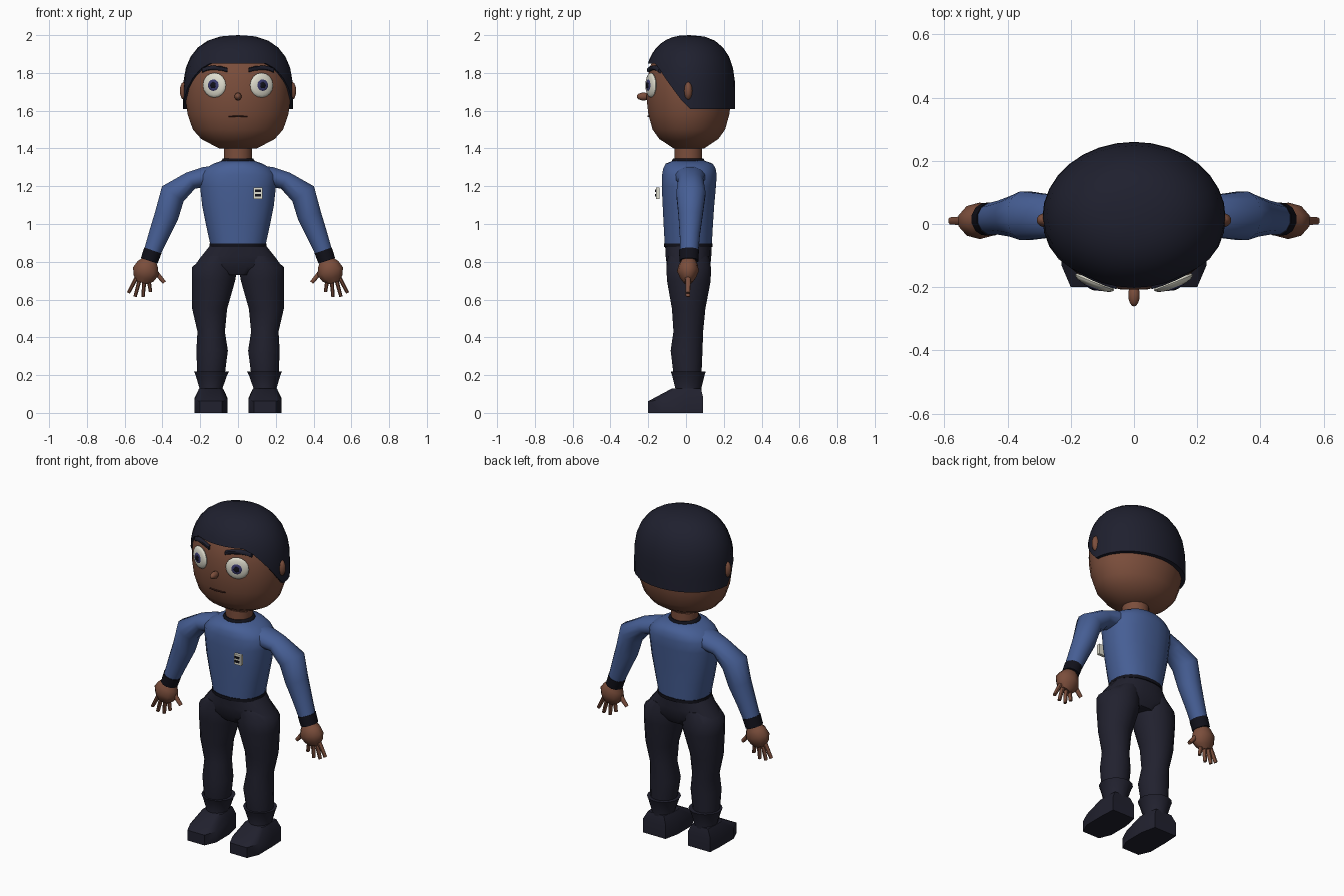
import bpy, bmesh, math
from mathutils import Vector, Matrix

if "Cube" in bpy.data.objects:
    bpy.data.objects.remove(bpy.data.objects["Cube"])


def material(name, rgb):
    m = bpy.data.materials.new(name)
    m.diffuse_color = (*[(c / 255) ** 2.2 for c in rgb], 1)
    m.use_nodes = True
    m.node_tree.nodes["Principled BSDF"].inputs["Base Color"].default_value = m.diffuse_color
    return m


SKIN = material("brown skin", (122, 79, 62))
DARK = material("charcoal cloth", (38, 38, 50))
HAIR = material("black hair", (36, 37, 50))
BLUE = material("blue shirt", (72, 95, 148))
WHITE = material("off white", (222, 220, 205))
IRIS = material("indigo iris", (62, 62, 110))
BLACK = material("near black", (24, 24, 32))
LIPS = material("dark lips", (70, 42, 36))


def finish(name, bm, mat, mirror=False, angle=50):
    bmesh.ops.recalc_face_normals(bm, faces=bm.faces)
    me = bpy.data.meshes.new(name)
    bm.to_mesh(me)
    bm.free()
    me.materials.append(mat)
    ob = bpy.data.objects.new(name, me)
    bpy.context.collection.objects.link(ob)
    bpy.ops.object.select_all(action='DESELECT')
    ob.select_set(True)
    bpy.context.view_layer.objects.active = ob
    bpy.ops.object.shade_smooth_by_angle(angle=math.radians(angle))
    if mirror:
        ob.modifiers.new("mirror", 'MIRROR').use_mirror_merge = False
    return ob


def skin_rings(name, rings, mat, **kw):
    """Join equal rings of points into a closed tube."""
    bm = bmesh.new()
    loops = [[bm.verts.new(p) for p in r] for r in rings]
    n = len(loops[0])
    for a, b in zip(loops, loops[1:]):
        for i in range(n):
            j = (i + 1) % n
            bm.faces.new((a[i], a[j], b[j], b[i]))
    bm.faces.new(loops[0])
    bm.faces.new(loops[-1])
    return finish(name, bm, mat, **kw)


def ring(c, u, v, n, power=2):
    out = []
    for i in range(n):
        t = 2 * math.pi * (i + .5) / n
        co, si = math.cos(t), math.sin(t)
        e = 2 / power
        out.append(Vector(c) + u * math.copysign(abs(co) ** e, co)
                   + v * math.copysign(abs(si) ** e, si))
    return out


def stack(name, rows, mat, n=16, power=2, **kw):
    """Rows of (x, y, z, half width, half depth)."""
    X, Y = Vector((1, 0, 0)), Vector((0, 1, 0))
    return skin_rings(name, [ring(r[:3], X * r[3], Y * r[4], n, power) for r in rows], mat, **kw)


def limb(name, rows, mat, n=12, **kw):
    """Tube in the xz plane: rows of (x, y, z, radius in plane, half depth)."""
    pts = [Vector(r[:3]) for r in rows]
    rings = []
    for i, r in enumerate(rows):
        d = pts[min(i + 1, len(pts) - 1)] - pts[max(i - 1, 0)]
        side = Vector((d.z, 0, -d.x)).normalized()
        rings.append(ring(pts[i], side * r[3], Vector((0, r[4], 0)), n))
    return skin_rings(name, rings, mat, **kw)


def ball(name, c, size, mat, turn=0, u=16, v=10, **kw):
    bm = bmesh.new()
    bmesh.ops.create_uvsphere(bm, u_segments=u, v_segments=v, radius=1)
    # poles face forward so flattened balls become neat discs
    m = (Matrix.Translation(c) @ Matrix.Rotation(turn, 4, 'Z')
         @ Matrix.Diagonal((*size, 1)) @ Matrix.Rotation(math.pi / 2, 4, 'X'))
    bmesh.ops.transform(bm, matrix=m, verts=bm.verts)
    return finish(name, bm, mat, **kw)


def box(name, c, size, mat, **kw):
    bm = bmesh.new()
    bmesh.ops.create_cube(bm, size=1)
    bmesh.ops.transform(bm, matrix=Matrix.Translation(c) @ Matrix.Diagonal((*size, 1)), verts=bm.verts)
    return finish(name, bm, mat, **kw)


# Head
HEAD = [(1.4, .36), (1.45, .70), (1.5, .86), (1.58, .96), (1.66, 1), (1.76, .995),
        (1.84, .91), (1.9, .78), (1.95, .55), (1.975, .28)]
stack("head", [(0, .015, z, .28 * s, .225 * s) for z, s in HEAD], SKIN, n=24)


def face_y(x, z):
    for (z0, s0), (z1, s1) in zip(HEAD, HEAD[1:]):
        if z0 <= z <= z1:
            s = s0 + (s1 - s0) * (z - z0) / (z1 - z0)
            return .015 - .225 * math.sqrt(s * s - (x / .28) ** 2)


# Hair cap with a hairline that drops from the forehead to the nape
bm = bmesh.new()
N, ROWS = 32, 8
cols = []
for i in range(N):
    t = 2 * math.pi * i / N
    dx, dy = .29 * math.cos(t), .24 * math.sin(t)
    low = min(1.85, max(1.61, 1.61 + (.01 - (.02 + dy * .95)) * 1.41))
    col = []
    for k in range(-1, ROWS):
        z = low + (2 - low) * math.sin(max(k, 0) / ROWS * math.pi / 2)
        s = (1 - max(0, (z - 1.7) / .3) ** 2.5) ** .4
        s *= .9 if k < 0 else 1
        col.append(bm.verts.new((dx * s, .02 + dy * s, z)))
    cols.append(col)
top = bm.verts.new((0, .02, 2))
for i in range(N):
    a, b = cols[i], cols[(i + 1) % N]
    for k in range(ROWS):
        bm.faces.new((a[k], b[k], b[k + 1], a[k + 1]))
    bm.faces.new((a[-1], b[-1], top))
finish("hair", bm, HAIR)

# Face details
ball("ear", (.283, .012, 1.705), (.026, .022, .05), SKIN, u=10, v=8, mirror=True)
ball("nose", (0, -.225, 1.675), (.019, .036, .021), SKIN, u=10, v=8)
EX, EZ, TURN = .125, 1.735, math.radians(22)
ey = face_y(EX, EZ)
out = Vector((math.sin(TURN), -math.cos(TURN), 0))
for name, r, d, off, mat in (("eye_white", .066, .018, 0, WHITE), ("iris", .031, .006, .015, IRIS),
                             ("pupil", .016, .004, .020, BLACK)):
    ball(name, Vector((EX, ey, EZ)) + out * off, (r, d, r), mat, turn=TURN, mirror=True)


def face_strip(name, pts, half, depth, mat, **kw):
    rings = []
    for x, z in pts:
        c = Vector((x, face_y(x, z), z))
        rings.append(ring(c, Vector((0, depth, 0)), Vector((0, 0, half)), 8, 4))
    return skin_rings(name, rings, mat, **kw)


face_strip("eyebrow", [(.055, 1.815), (.09, 1.824), (.135, 1.828), (.165, 1.823), (.19, 1.812)],
           .012, .016, HAIR, mirror=True)
face_strip("mouth", [(x / 100, 1.57 + .000003 * x ** 4 / 4 + .0002 * abs(x)) for x in range(-5, 6)],
           .004, .006, LIPS)

# Neck, collar and shirt
stack("neck", [(0, .012, 1.3, .075, .075), (0, .012, 1.43, .075, .075)], SKIN)
stack("collar", [(0, .012, 1.32, .092, .09), (0, .012, 1.337, .09, .088), (0, .012, 1.348, .08, .08)], BLACK)
stack("shirt", [(0, .012, .89, .148, .126), (0, .012, 1.0, .172, .132), (0, .013, 1.1, .192, .138),
                (0, .015, 1.2, .203, .145), (0, .018, 1.26, .205, .146), (0, .018, 1.295, .175, .14),
                (0, .017, 1.32, .13, .125), (0, .014, 1.335, .085, .085)], BLUE, n=20, power=2.3)
limb("sleeve", [(.1, .02, 1.25, .065, .09), (.18, .022, 1.248, .055, .08), (.25, .025, 1.23, .05, .068),
                (.345, .026, 1.16, .072, .08), (.378, .024, 1.045, .066, .066), (.42, .02, .94, .056, .055),
                (.458, .016, .84, .046, .05)], BLUE, mirror=True)
limb("sleeve_cuff", [(.451, .016, .86, .05, .054), (.47, .015, .805, .048, .052)], BLACK, mirror=True)

# Chest plate with two dark bars
box("chest_plate", (.107, -.15, 1.163), (.048, .018, .062), WHITE)
for z in (1.152, 1.176):
    box("plate_bar", (.107, -.16, z), (.032, .006, .013), BLACK)

# Hands
limb("palm", [(.465, .014, .815, .035, .035), (.477, .012, .785, .06, .05), (.488, .01, .75, .074, .058),
              (.50, .01, .715, .06, .042), (.508, .01, .69, .035, .022)], SKIN, n=10, mirror=True)
for name, a, b, r in (("thumb", (.44, .75), (.39, .69), .014), ("first_finger", (.475, .72), (.463, .64), .012),
                      ("middle_finger", (.495, .71), (.503, .613), .012), ("ring_finger", (.518, .715), (.545, .615), .012),
                      ("little_finger", (.53, .73), (.58, .635), .012)):
    limb(name, [(a[0], .01, a[1], r, .016), (b[0], .01, b[1], r * .8, .012)], SKIN, n=8, mirror=True)

# Trousers
stack("waistband", [(0, .012, .878, .153, .13), (0, .012, .897, .152, .13)], BLACK, n=20, power=2.3)
stack("hips", [(0, .012, .89, .146, .124), (0, .013, .83, .195, .122), (0, .014, .775, .236, .116),
               (0, .014, .73, .11, .09)], DARK, n=20, power=2.3)
stack("trouser_leg", [(.1, .013, .83, .08, .11), (.124, .014, .77, .123, .12), (.13, .015, .7, .117, .118),
                      (.15, .014, .55, .094, .09), (.142, .012, .43, .074, .08), (.137, .003, .33, .085, .086),
                      (.143, .008, .2, .074, .075)], DARK, mirror=True)

# Boots: flared cuff, narrow ankle, square foot
stack("boot_shaft", [(.14, .012, .218, .094, .094), (.141, .012, .20, .085, .088), (.143, .012, .13, .062, .07),
                     (.143, .005, .08, .075, .08)], DARK, mirror=True)
bm = bmesh.new()
foot = [(.09, .075), (.09, .225), (.0, .23), (-.13, .23), (-.2, .2), (-.2, .085), (-.13, .055), (.0, .055)]
low = [bm.verts.new((x, y, 0)) for y, x in foot]
mid = [bm.verts.new((x, y, .062 + max(0, y + .2) * .08)) for y, x in foot]
up = [bm.verts.new((.143 + (x - .143) * .72, .012 + (y - .012) * (.85 if y > 0 else .4), .13)) for y, x in foot]
for a, b in ((low, mid), (mid, up)):
    for i in range(8):
        j = (i + 1) % 8
        bm.faces.new((a[i], a[j], b[j], b[i]))
bm.faces.new(low)
bm.faces.new(up)
finish("boot_foot", bm, DARK, mirror=True, angle=40)
